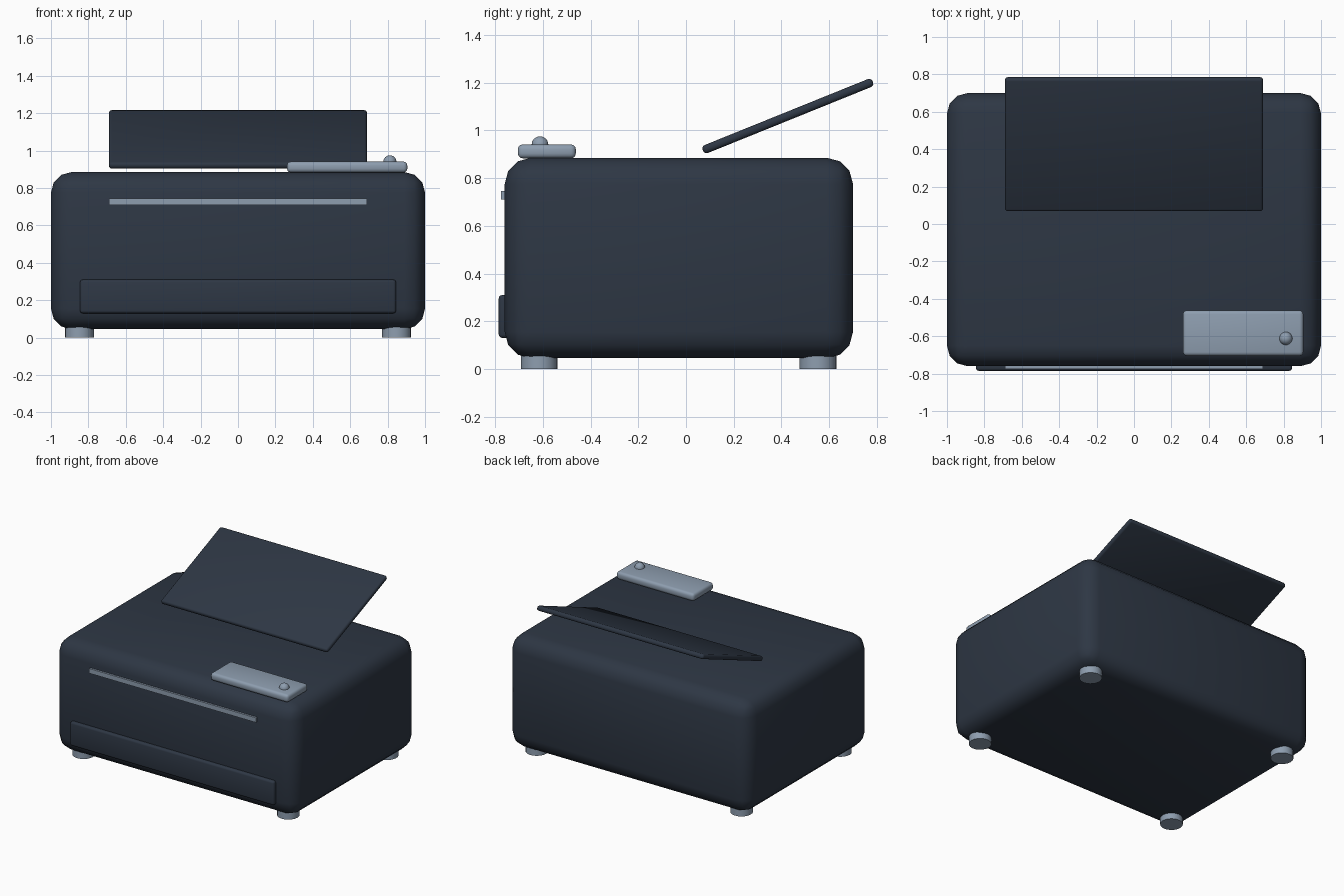
import bpy, math

if "Cube" in bpy.data.objects:
    bpy.data.objects.remove(bpy.data.objects["Cube"])


def material(name, rgb):
    m = bpy.data.materials.new(name)
    m.diffuse_color = (*rgb, 1)
    m.use_nodes = True
    m.node_tree.nodes["Principled BSDF"].inputs["Base Color"].default_value = m.diffuse_color
    return m


DARK = material("dark slate", (0.027, 0.038, 0.058))
GREY = material("blue grey", (0.27, 0.34, 0.43))


def finish(name, mat, bevel=0, segments=3, angle=29):
    ob = bpy.context.object
    ob.name = name
    ob.data.materials.append(mat)
    if bevel:
        mod = ob.modifiers.new("Bevel", 'BEVEL')
        mod.width, mod.segments = bevel, segments
        bpy.ops.object.modifier_apply(modifier=mod.name)
    bpy.ops.object.shade_smooth_by_angle(angle=math.radians(angle))
    return ob


def box(name, lo, hi, mat, bevel=0, segments=3):
    """Rounded box between two opposite corners."""
    bpy.ops.mesh.primitive_cube_add(
        size=1, location=[(a + b) / 2 for a, b in zip(lo, hi)])
    bpy.context.object.scale = [b - a for a, b in zip(lo, hi)]
    bpy.ops.object.transform_apply(location=False, rotation=False, scale=True)
    return finish(name, mat, bevel, segments)


# main housing
box("body", (-1, -0.76, 0.045), (1, 0.70, 0.885), DARK, 0.11)

# front output tray and paper slot
box("output_tray", (-0.845, -0.785, 0.13), (0.845, -0.72, 0.31), DARK, 0.015)
box("paper_slot", (-0.69, -0.775, 0.71), (0.69, -0.74, 0.745), GREY)

# tilted paper support above the back
support = box("paper_support", (-0.69, 0.043, 1.042), (0.69, 0.811, 1.078),
              DARK, 0.015)
support.rotation_euler.x = math.radians(22)

# control panel with a round button
box("control_panel", (0.262, -0.705, 0.883), (0.905, -0.462, 0.941), GREY, 0.02)
bpy.ops.mesh.primitive_uv_sphere_add(segments=20, ring_count=12, radius=0.035,
                                     location=(0.812, -0.612, 0.94))
finish("button", GREY)

# feet
for side, x in (("left", -0.848), ("right", 0.848)):
    for end, y in (("front", -0.615), ("back", 0.553)):
        bpy.ops.mesh.primitive_cylinder_add(vertices=20, radius=0.077,
                                            depth=0.06, location=(x, y, 0.03))
        finish(f"{end}_{side}_foot", GREY)
